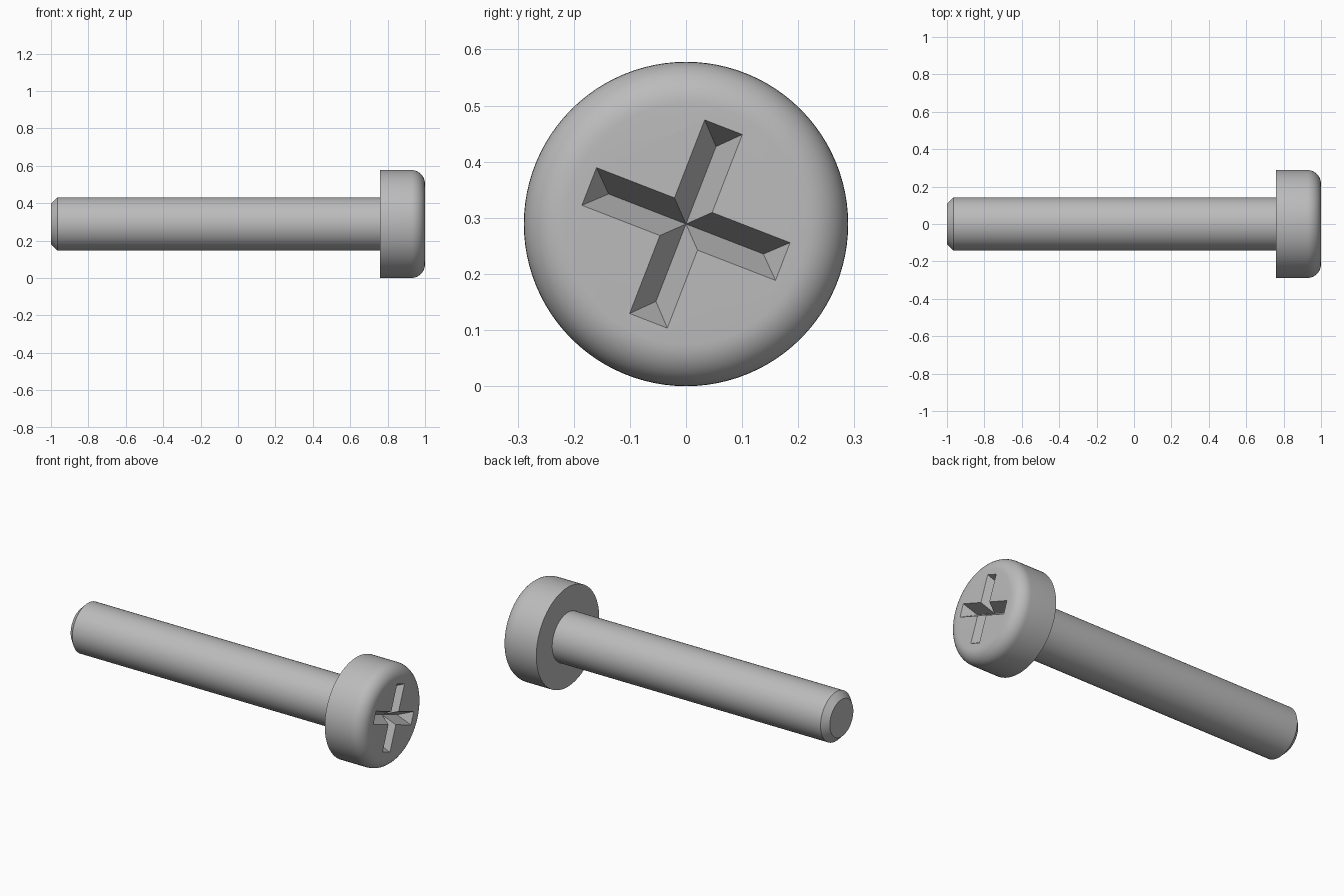
import bpy, bmesh
from math import radians, sin, cos, pi
from mathutils import Matrix

cube = bpy.data.objects.get("Cube")
if cube:
    bpy.data.objects.remove(cube, do_unlink=True)

RADIUS = 0.289          # head radius, also the height of the axis
SHAFT_R = 0.143
HEAD_X = 0.76           # underside of the head
FILLET = 0.075
DEPTH = 0.075           # depth of the cross recess

steel = bpy.data.materials.new("grey steel")
steel.use_nodes = True
colour = (0.5, 0.5, 0.5, 1)
steel.diffuse_color = colour
steel.node_tree.nodes["Principled BSDF"].inputs["Base Color"].default_value = colour


def make_object(name, bm):
    bmesh.ops.recalc_face_normals(bm, faces=bm.faces)
    mesh = bpy.data.meshes.new(name)
    bm.to_mesh(mesh)
    bm.free()
    mesh.materials.append(steel)
    obj = bpy.data.objects.new(name, mesh)
    bpy.context.collection.objects.link(obj)
    obj.location.z = RADIUS
    return obj


def lathe(name, profile, cap_start=True, cap_end=True, sides=96):
    """Rings of (x, radius) around the x axis, closed by flat caps."""
    bm = bmesh.new()
    rings = []
    for x, r in profile:
        rings.append([bm.verts.new((x, r * cos(2 * pi * i / sides), r * sin(2 * pi * i / sides)))
                      for i in range(sides)])
    for a, b in zip(rings, rings[1:]):
        for i in range(sides):
            j = (i + 1) % sides
            bm.faces.new((a[i], a[j], b[j], b[i]))
    if cap_start:
        bm.faces.new(rings[0])
    if cap_end:
        bm.faces.new(rings[-1])
    return make_object(name, bm)


def smooth(obj):
    bpy.ops.object.select_all(action="DESELECT")
    obj.select_set(True)
    bpy.context.view_layer.objects.active = obj
    bpy.ops.object.shade_smooth_by_angle(angle=radians(25))


# Shaft with a chamfered tip, open where it meets the head
shaft = lathe("shaft", [(-1, 0.108), (-0.965, SHAFT_R), (HEAD_X, SHAFT_R)], cap_end=False)

# Head with a rounded outer rim
steps = 10
rim = [(1 - FILLET + FILLET * sin(a), RADIUS - FILLET + FILLET * cos(a))
       for a in (pi / 2 * i / steps for i in range(steps + 1))]
head = lathe("head", [(HEAD_X, RADIUS)] + rim)

# Cutter for the cross recess: four V grooves with sloped ends
bm = bmesh.new()
HALF, REACH, RIDGE = 0.036, 0.185, 0.148
centre = bm.verts.new((1 - DEPTH, 0, 0))
outline = []
arms = []
for k in range(4):
    turn = Matrix.Rotation(radians(68.8 + 90 * k), 4, "X")
    points = [(1, HALF, -HALF), (1, REACH, -HALF), (1, REACH, HALF), (1 - DEPTH, RIDGE, 0)]
    inner, low, high, ridge = [bm.verts.new(turn @ Matrix.Translation(p).translation) for p in points]
    outline += [inner, low, high]
    arms.append((inner, low, high, ridge))
for k, (inner, low, high, ridge) in enumerate(arms):
    next_inner = arms[(k + 1) % 4][0]
    bm.faces.new((inner, low, ridge, centre))
    bm.faces.new((low, high, ridge))
    bm.faces.new((high, next_inner, centre, ridge))
raised = [bm.verts.new((1.1, v.co.y, v.co.z)) for v in outline]
for i in range(len(outline)):
    j = (i + 1) % len(outline)
    bm.faces.new((outline[i], outline[j], raised[j], raised[i]))
bm.faces.new(raised)
cutter = make_object("recess_cutter", bm)
cutter.hide_render = True

# Cut the recess and drop the cutter
cut = head.modifiers.new("recess", "BOOLEAN")
cut.operation = "DIFFERENCE"
cut.solver = "EXACT"
cut.object = cutter
bpy.context.view_layer.objects.active = head
bpy.ops.object.modifier_apply(modifier=cut.name)
bpy.data.objects.remove(cutter, do_unlink=True)

smooth(shaft)
smooth(head)
